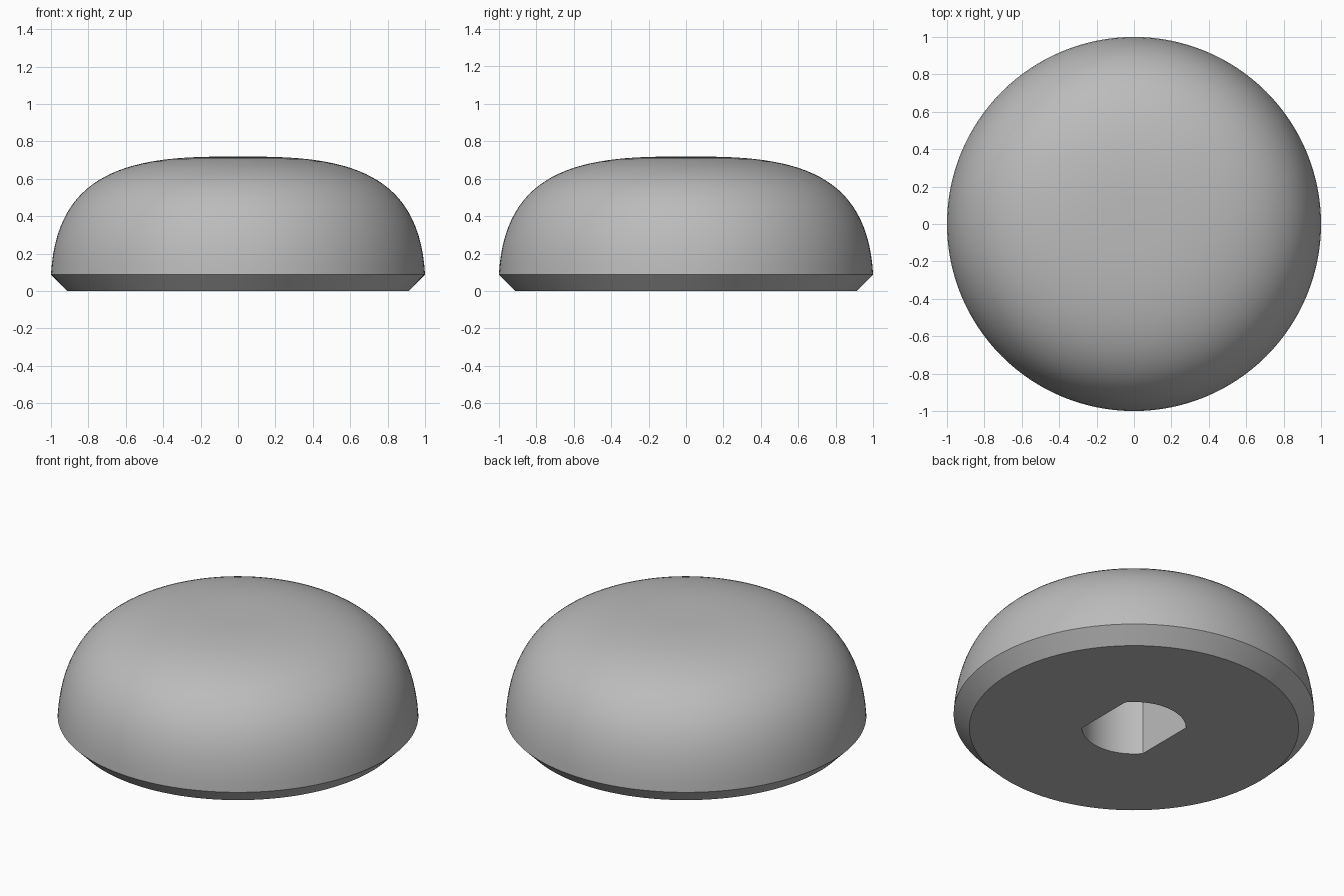
import bpy, bmesh, math
from mathutils import Vector
from mathutils.geometry import interpolate_bezier

if "Cube" in bpy.data.objects:
    bpy.data.objects.remove(bpy.data.objects["Cube"])

grey = bpy.data.materials.new("plain grey")
grey.diffuse_color = (0.5, 0.5, 0.5, 1)
grey.use_nodes = True
grey.node_tree.nodes["Principled BSDF"].inputs["Base Color"].default_value = grey.diffuse_color


def make_object(name, bm):
    bmesh.ops.recalc_face_normals(bm, faces=bm.faces)
    mesh = bpy.data.meshes.new(name)
    bm.to_mesh(mesh)
    bm.free()
    mesh.materials.append(grey)
    ob = bpy.data.objects.new(name, mesh)
    bpy.context.collection.objects.link(ob)
    return ob


# Domed knob body: chamfered foot, curved side, small flat crown
dome = interpolate_bezier(Vector((1, 0, 0.088)), Vector((0.97, 0, 0.61)),
                          Vector((0.62, 0, 0.718)), Vector((0.1, 0, 0.718)), 28)
profile = [Vector((0.913, 0, 0))] + list(dome)
SIDES = 128
bm = bmesh.new()
rings = [[bm.verts.new((p.x * math.cos(2 * math.pi * i / SIDES),
                        p.x * math.sin(2 * math.pi * i / SIDES), p.z))
          for i in range(SIDES)] for p in profile]
for low, high in zip(rings, rings[1:]):
    for i in range(SIDES):
        j = (i + 1) % SIDES
        bm.faces.new((low[i], low[j], high[j], high[i]))
bm.faces.new(rings[0][::-1])
bm.faces.new(rings[-1])
knob = make_object("knob_body", bm)

# Shaft socket cutter: round hole with two flats facing left and right
RADIUS, FLAT, DEPTH = 0.288, 0.22, 0.45
half = math.asin(FLAT / RADIUS)
outline = []
for centre in (math.pi / 2, -math.pi / 2):
    for k in range(25):
        a = centre - half + 2 * half * k / 24
        outline.append((RADIUS * math.cos(a), RADIUS * math.sin(a)))
bm = bmesh.new()
base = bm.faces.new([bm.verts.new((x, y, -0.1)) for x, y in outline])
ext = bmesh.ops.extrude_face_region(bm, geom=[base])
bmesh.ops.translate(bm, vec=(0, 0, DEPTH + 0.1),
                    verts=[g for g in ext["geom"] if isinstance(g, bmesh.types.BMVert)])
cutter = make_object("socket_cutter", bm)
cutter.hide_render = True

# Cut the socket, then smooth the curved faces only
cut = knob.modifiers.new("socket", 'BOOLEAN')
cut.operation = 'DIFFERENCE'
cut.solver = 'EXACT'
cut.object = cutter
bpy.context.view_layer.objects.active = knob
knob.select_set(True)
bpy.ops.object.modifier_apply(modifier=cut.name)
bpy.data.objects.remove(cutter)
bpy.ops.object.shade_smooth_by_angle(angle=math.radians(30))
